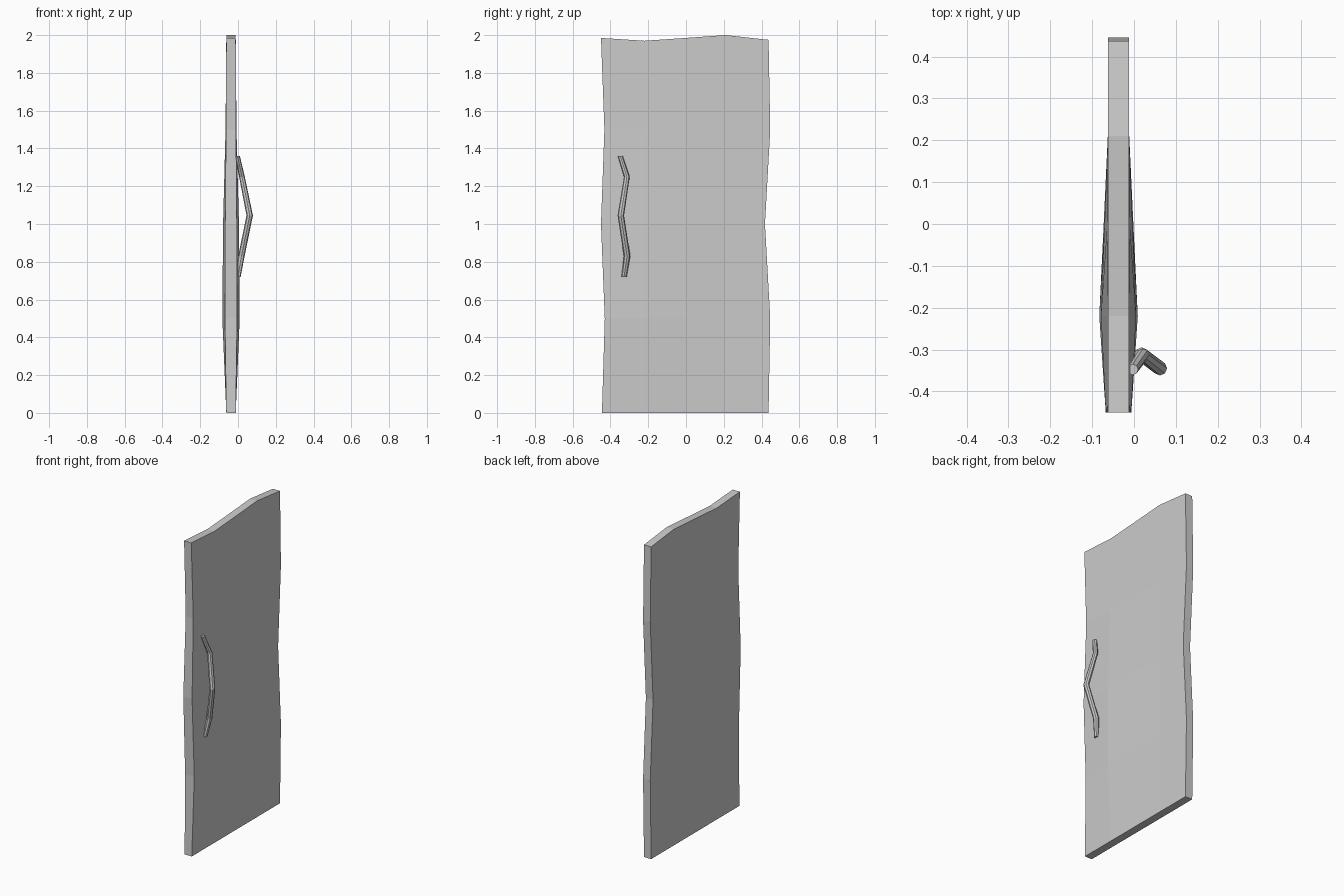
import bpy, bmesh, math
from mathutils import Vector

if "Cube" in bpy.data.objects:
    bpy.data.objects.remove(bpy.data.objects["Cube"])


def finish(bm, name):
    bmesh.ops.recalc_face_normals(bm, faces=bm.faces)
    mesh = bpy.data.meshes.new(name)
    bm.to_mesh(mesh)
    bm.free()
    ob = bpy.data.objects.new(name, mesh)
    bpy.context.collection.objects.link(ob)
    return ob


# Door slab: wavy outline, both faces swelling gently toward the handle side
MID_X, HALF = -0.037, 0.025
rows = [0, 0.5, 1.0, 1.5, 2.0]
left = [-0.445, -0.43, -0.45, -0.432, -0.45]
right = [0.437, 0.446, 0.418, 0.446, 0.437]
top = [1.985, 1.97, 1.985, 2.0, 1.975]
row_swell = [0, 0.021, 0.017, 0.004, 0]
col_swell = [0.33, 1.0, 0.5, 0.03, 0]

bm = bmesh.new()
sides = []
for s in (-1, 1):
    grid = []
    for r, z in enumerate(rows):
        inner = [left[r], -0.22, 0.0, 0.21, right[r]]
        grid.append([bm.verts.new((MID_X + s * (HALF + row_swell[r] * col_swell[c]),
                                   y, top[c] if r == 4 else z))
                     for c, y in enumerate(inner)])
    for r in range(4):
        for c in range(4):
            bm.faces.new((grid[r][c], grid[r][c + 1], grid[r + 1][c + 1], grid[r + 1][c]))
    sides.append(grid)
a, b = sides
for i in range(4):
    for e in (0, 4):
        bm.faces.new((a[i][e], a[i + 1][e], b[i + 1][e], b[i][e]))
        bm.faces.new((a[e][i], a[e][i + 1], b[e][i + 1], b[e][i]))
finish(bm, "door_slab")

# Bent pull handle: eight-sided tube swept along a crooked path
path = [Vector(p) for p in ((0.0, -0.328, 0.72), (0.018, -0.312, 0.83),
                            (0.062, -0.345, 1.045), (0.021, -0.313, 1.25),
                            (-0.003, -0.348, 1.36))]
radii = [0.014, 0.017, 0.017, 0.015, 0.013]
bm = bmesh.new()
rings = []
for p, rad in zip(path, radii):
    rings.append([bm.verts.new(p + Vector((rad * math.cos(k * math.pi / 4),
                                           rad * math.sin(k * math.pi / 4), 0)))
                  for k in range(8)])
for lo, hi in zip(rings, rings[1:]):
    for k in range(8):
        n = (k + 1) % 8
        bm.faces.new((lo[k], lo[n], hi[n], hi[k]))
bm.faces.new(rings[0][::-1])
bm.faces.new(rings[-1])
finish(bm, "pull_handle")
